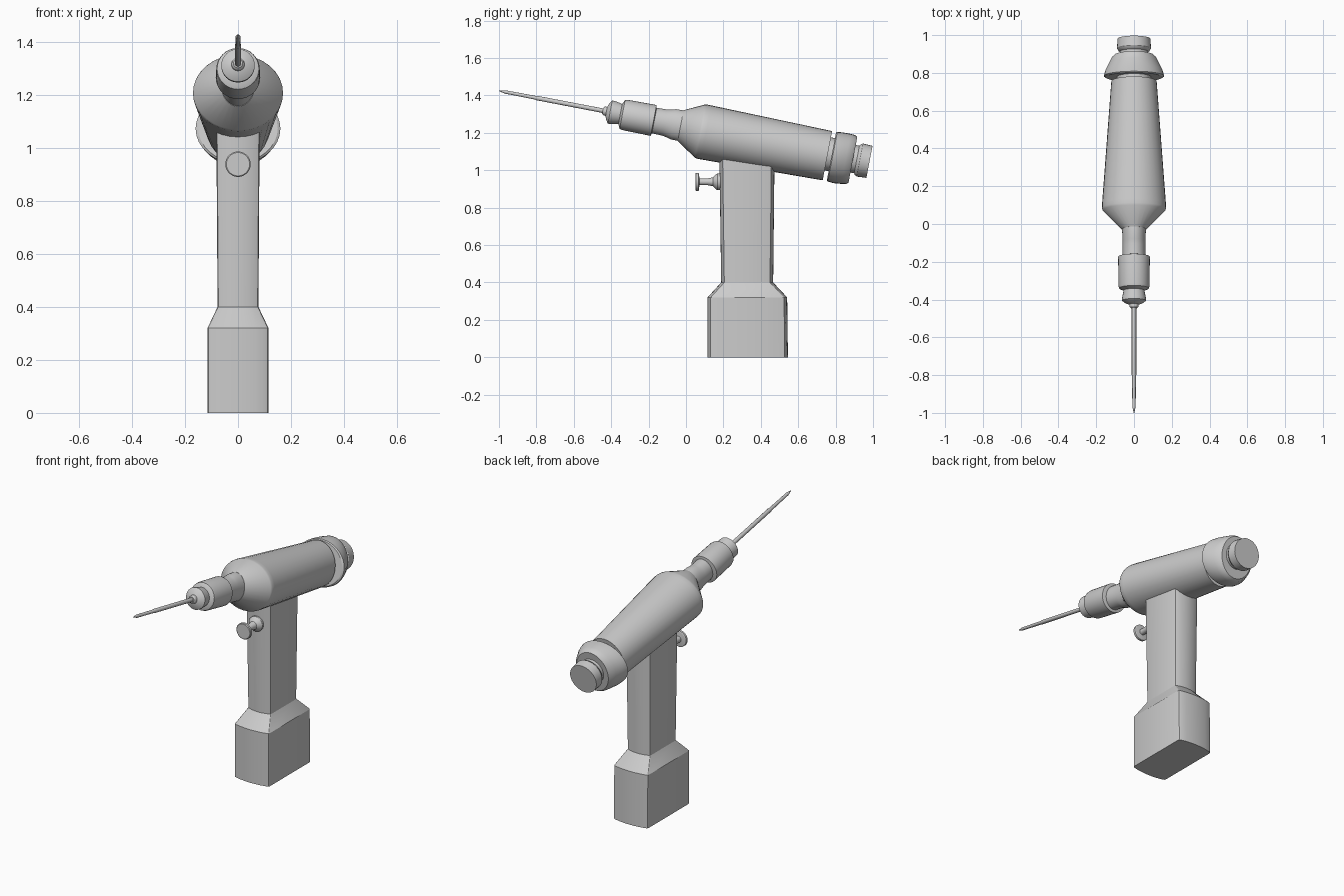
import bpy, bmesh, math
from mathutils import Matrix, Vector

if "Cube" in bpy.data.objects:
    bpy.data.objects.remove(bpy.data.objects["Cube"])

# Tilted main axis: starts at the bit tip, runs back and down
AXIS = Matrix.Translation((0, -1, 1.425)) @ Matrix.Rotation(math.radians(-10.87), 4, 'X')


def loft(name, rings, matrix=Matrix.Identity(4), angle=30):
    """Skin a list of closed rings, cap both ends and shade by angle."""
    bm = bmesh.new()
    loops = [[bm.verts.new(matrix @ Vector(p)) for p in ring] for ring in rings]
    n = len(loops[0])
    for a, b in zip(loops, loops[1:]):
        for i in range(n):
            j = (i + 1) % n
            bm.faces.new((a[i], a[j], b[j], b[i]))
    bm.faces.new(loops[0])
    bm.faces.new(loops[-1])
    bmesh.ops.recalc_face_normals(bm, faces=bm.faces)
    mesh = bpy.data.meshes.new(name)
    bm.to_mesh(mesh)
    bm.free()
    obj = bpy.data.objects.new(name, mesh)
    bpy.context.collection.objects.link(obj)
    bpy.ops.object.select_all(action='DESELECT')
    obj.select_set(True)
    bpy.context.view_layer.objects.active = obj
    bpy.ops.object.shade_smooth_by_angle(angle=math.radians(angle))
    return obj


def lathe(name, profile, matrix=AXIS, sides=32):
    """Elliptical turning; stations are (distance, half width[, half height[, z shift]])."""
    rings = []
    for st in profile:
        s, rx = st[:2]
        rz = st[2] if len(st) > 2 else rx
        dz = st[3] if len(st) > 3 else 0
        rings.append([(rx * math.cos(2 * math.pi * i / sides), s,
                       rz * math.sin(2 * math.pi * i / sides) + dz) for i in range(sides)])
    return loft(name, rings, matrix)


# Drill bit, chuck and collar
lathe("drill_bit", [(0, .002), (.035, .009), (.2, .01), (.205, .012), (.6, .012)], sides=16)
lathe("collet", [(.565, .017), (.572, .023), (.585, .025), (.592, .045), (.605, .063),
                 (.62, .063), (.665, .054), (.69, .054)])
lathe("chuck", [(.66, .054), (.672, .079), (.685, .082), (.842, .084), (.846, .066)])
lathe("neck", [(.835, .06, .069), (.9, .06, .071), (.925, .06, .075), (.95, .061, .082),
               (1.0, .064, .083)])

# Motor housing, wider than tall at the front
lathe("motor_body", [(.989, .064, .084), (1.095, .166, .144, -.009), (1.107, .17, .147, -.01),
                     (1.13, .169, .147, -.01), (1.79, .12, .134, -.01)])

# Rear cap and end knob
lathe("rear_cap", [(1.812, .15, .13, -.01), (1.818, .16, .135, -.01), (1.85, .151, .138, -.01),
                   (1.89, .131, .136, -.008), (1.915, .119, .133, -.007), (1.928, .105, .124, -.006)])
lathe("cap_joint", [(1.77, .09), (1.83, .09)])
lathe("end_knob", [(1.91, .075), (1.948, .075), (1.953, .083), (1.965, .09), (2.017, .087)])


# Grip with the flared battery foot
def grip_ring(z, hx, y0, y1):
    cy, hy = (y0 + y1) / 2, (y1 - y0) / 2
    c, bow = .013, .012
    quarter = [(hx, hy - c - bow), (hx - .003, hy - bow - .005), (hx - c, hy - bow)]
    quarter += [((hx - c) * t, hy - bow * t * t) for t in (.66, .33)]
    half = quarter + [(0, hy)] + [(-x, y) for x, y in reversed(quarter)]
    ring = half + [(-x, -y) for x, y in half]
    return [(x, cy + y, z) for x, y in ring]


loft("grip", [grip_ring(0, .115, .115, .545), grip_ring(.32, .115, .115, .541),
              grip_ring(.4, .077, .188, .466), grip_ring(1.12, .082, .178, .474)], angle=25)

# Trigger button on its stem
lathe("trigger", [(.05, .044), (.053, .048), (.066, .048), (.069, .044), (.072, .018),
                  (.115, .018), (.145, .024), (.16, .04), (.168, .045), (.178, .045), (.2, .035)],
      Matrix.Translation((0, 0, .938)))
